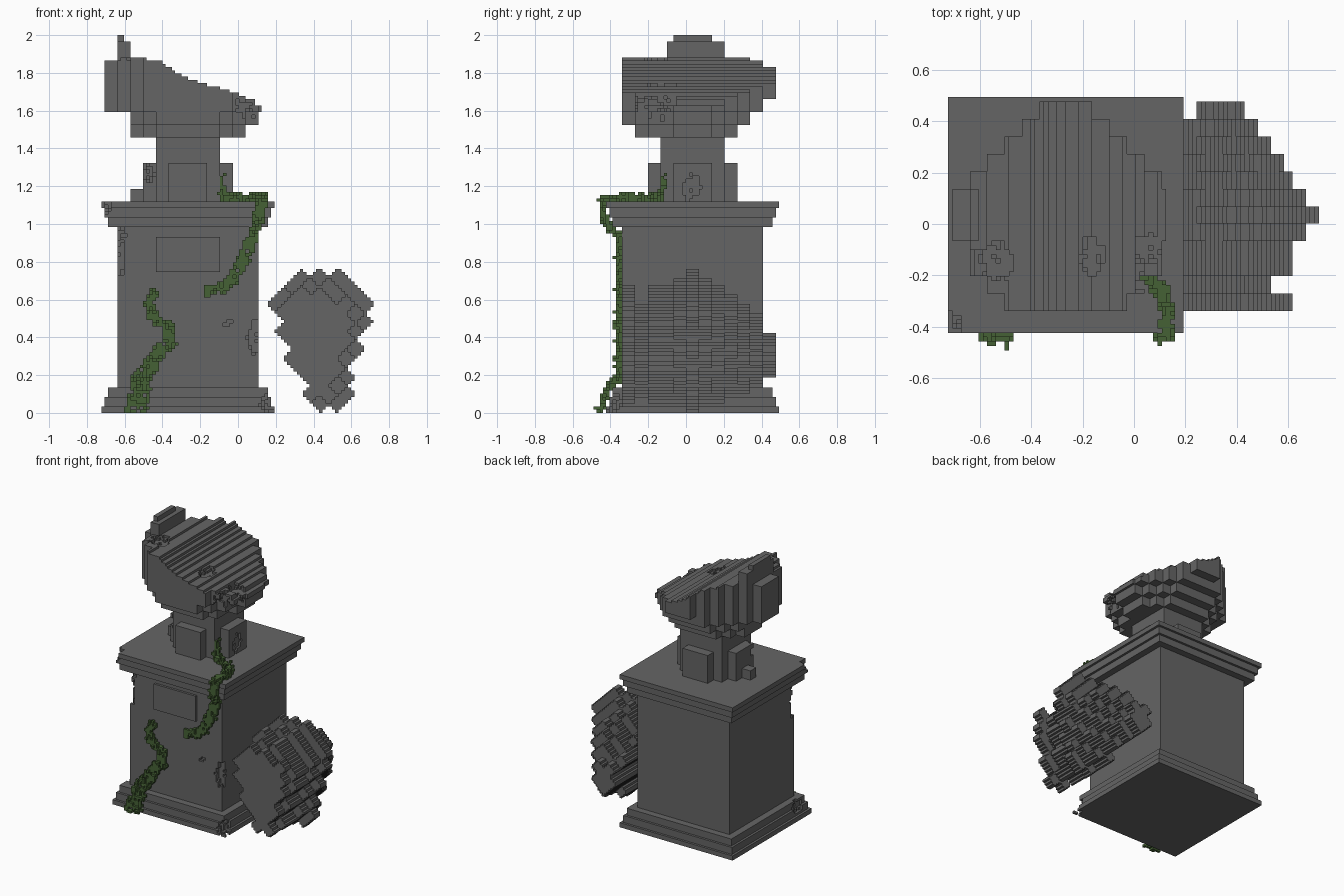
import bpy, bmesh, math, random
from mathutils import Vector

if "Cube" in bpy.data.objects:
    bpy.data.objects.remove(bpy.data.objects["Cube"])

random.seed(4)
C = 2 / 118                 # voxel size
CX, CY = -0.265, 0.035      # pedestal axis


def material(name, col):
    m = bpy.data.materials.new(name)
    m.diffuse_color = (*col, 1)
    m.use_nodes = True
    m.node_tree.nodes["Principled BSDF"].inputs["Base Color"].default_value = m.diffuse_color
    return m


STONE = material("grey stone", (0.13, 0.13, 0.13))
GREEN = material("vine green", (0.06, 0.12, 0.035))

# each direction with the corners of its outward face
SIDES = [((1, 0, 0), ((1, 0, 0), (1, 1, 0), (1, 1, 1), (1, 0, 1))),
         ((-1, 0, 0), ((0, 0, 0), (0, 0, 1), (0, 1, 1), (0, 1, 0))),
         ((0, 1, 0), ((0, 1, 0), (0, 1, 1), (1, 1, 1), (1, 1, 0))),
         ((0, -1, 0), ((0, 0, 0), (1, 0, 0), (1, 0, 1), (0, 0, 1))),
         ((0, 0, 1), ((0, 0, 1), (1, 0, 1), (1, 1, 1), (0, 1, 1))),
         ((0, 0, -1), ((0, 0, 0), (0, 1, 0), (1, 1, 0), (1, 0, 0)))]


def voxel_object(name, cells, mat):
    """Skin a set of voxel cells and merge the coplanar faces."""
    bm, verts = bmesh.new(), {}

    def vert(p):
        if p not in verts:
            verts[p] = bm.verts.new((CX + p[0] * C, CY + p[1] * C, p[2] * C))
        return verts[p]
    for i, j, k in cells:
        for d, quad in SIDES:
            if (i + d[0], j + d[1], k + d[2]) not in cells:
                bm.faces.new([vert((i + a, j + b, k + c)) for a, b, c in quad])
    bmesh.ops.dissolve_limit(bm, angle_limit=0.01, verts=bm.verts[:], edges=bm.edges[:])
    me = bpy.data.meshes.new(name)
    bm.to_mesh(me)
    bm.free()
    me.materials.append(mat)
    ob = bpy.data.objects.new(name, me)
    bpy.context.collection.objects.link(ob)
    return ob


def block(x0, x1, y0, y1, z0, z1):
    return {(i, j, k) for i in range(x0, x1) for j in range(y0, y1) for k in range(z0, z1)}


def to_cell(x, y, z):
    return math.floor((x - CX) / C), math.floor((y - CY) / C), math.floor(z / C)


def chip(cells, x, y, z, rx, ry, rz):
    """Knock a ragged ellipsoid out of the stone."""
    ci, cj, ck = to_cell(x, y, z)
    for i, j, k in block(-rx, rx + 1, -ry, ry + 1, -rz, rz + 1):
        if (i / rx) ** 2 + (j / ry) ** 2 + (k / rz) ** 2 < random.uniform(0.5, 1.2):
            cells.discard((ci + i, cj + j, ck + k))


# pedestal: stepped base, shaft, stepped cornice, raised front panel
pedestal = set()
for z0, z1, h in [(0, 2, 27), (2, 5, 26), (5, 8, 25), (8, 58, 22),
                  (58, 61, 25), (61, 64, 26), (64, 66, 27)]:
    pedestal |= block(-h, h, -h, h, z0, z1)
pedestal |= block(-10, 10, -23, -22, 44, 55)
for c in [(0.17, -0.40, 0.06, 3, 3, 4), (-0.635, -0.335, 0.83, 2, 2, 7),
          (0.105, -0.335, 0.40, 3, 2, 6), (-0.05, -0.34, 0.46, 3, 1, 4),
          (-0.71, -0.40, 1.10, 3, 4, 2), (-0.70, -0.30, 0.09, 2, 4, 3),
          (-0.63, -0.335, 0.96, 2, 2, 3)]:
    chip(pedestal, *c)
voxel_object("pedestal", pedestal, STONE)

# stand: square neck with a cross of short buttresses
stand = block(-10, 10, -10, 10, 66, 86) | block(-14, 14, -6, 6, 66, 78)
stand |= block(-6, 6, -14, 14, 66, 78) | block(-18, -14, -2, 2, 66, 70)
chip(stand, -0.03, 0.02, 1.20, 1, 3, 4)
chip(stand, -0.48, -0.06, 1.27, 2, 2, 3)
voxel_object("stand", stand, STONE)

# broken lower half of the bust: blocky bowl cut by a sloping fracture
SLOPE = [(-26, 110), (-17, 111), (-9, 110), (-5.3, 107), (1, 104), (9, 101.5),
         (15.6, 99.5), (20, 97.5), (23, 94.5), (30, 90)]


def fracture(i):
    for (a, za), (b, zb) in zip(SLOPE, SLOPE[1:]):
        if i <= b:
            return round(za + (zb - za) * (i - a) / (b - a))
    return 90


bust = set()
for i, j, k in block(-26, 24, -22, 26, 86, 112):
    ci, cj = 4 * math.floor((i + 2) / 4), 4 * math.floor((j + 2) / 4)
    level = min((k - 86) // 4, 3)
    reach = (20, 24, 28, 28)[level] + (4 if cj < -8 else 0)
    side = (16, 16 if i < 0 else 20, 24, 24)[level]
    back, front = (12, 16, 20, 24)[level], (-16, -20, -20, -20)[level]
    if abs(ci) + abs(cj) <= reach and abs(ci) <= side and front <= cj <= back and k < fracture(i):
        bust.add((i, j, k))
bust |= block(-22, -18, -8, 10, 110, 116) | block(-22, -20, -6, 6, 116, 118)   # splinter
for c in [(-0.52, -0.14, 1.88, 4, 5, 2), (-0.15, -0.12, 1.73, 3, 5, 2),
          (0.05, -0.09, 1.66, 4, 4, 2), (0.08, -0.12, 1.57, 3, 4, 3), (0.03, -0.22, 1.62, 4, 3, 4)]:
    chip(bust, *c)
voxel_object("broken_bust", bust, STONE)

# fallen half: blocks turned 45 degrees, one scaled outline per slice
OUTLINE = [(0.15, 0.62), (0.24, 0.70), (0.40, 0.75), (0.56, 0.75), (0.68, 0.64), (0.68, 0.44),
           (0.62, 0.25), (0.57, 0.03), (0.42, 0.02), (0.27, 0.28), (0.205, 0.48)]
SCALES = [0.78, 0.55, 0.77, 0.77, 0.89, 1, 0.89, 0.77, 0.68, 0.58, 0.46, 0.27]
HUB = (0.30, 0.27)


def inside(x, z):
    hit = False
    for (x0, z0), (x1, z1) in zip(OUTLINE, OUTLINE[1:] + OUTLINE[:1]):
        if (z0 > z) != (z1 > z) and x < x0 + (x1 - x0) * (z - z0) / (z1 - z0):
            hit = not hit
    return hit


fallen, R2, U = set(), math.sqrt(2), 4 * C
for i in range(20, 60):
    for k in range(0, 48):
        x, z = CX + (i + 0.5) * C, (k + 0.5) * C
        p, q = round((x + z) / R2 / U) * U, round((z - x) / R2 / U) * U
        x, z = (p - q) / R2, (p + q) / R2
        for n, s in enumerate(SCALES):
            if inside(HUB[0] + (x - HUB[0]) / s, HUB[1] + (z - HUB[1]) / s):
                fallen |= {(i, -22 + 4 * n + t, k) for t in range(4)}
voxel_object("fallen_piece", fallen, STONE)


# vines: ragged voxel trails, each point is x, y, z, half width
def vine(name, path):
    cells = set()
    for a, b in zip(path, path[1:]):
        a, b = Vector(a), Vector(b)
        steps = max(2, int((b - a).to_3d().length / C * 2))
        for s in range(steps + 1):
            x, y, z, w = a.lerp(b, s / steps)
            for _ in range(6):
                cells.add(to_cell(x + random.uniform(-w, w), y + random.uniform(-0.012, 0.012),
                                  max(0.001, z + random.uniform(-0.02, 0.02))))
            if random.random() < 0.12:      # leaf sticking out
                cells.add(to_cell(x + random.uniform(-w, w), y - 0.025, max(0.001, z)))
    voxel_object(name, cells - pedestal - stand, GREEN)


vine("lower_vine", [(-0.54, -0.455, 0.0, 0.065), (-0.54, -0.445, 0.04, 0.06), (-0.52, -0.43, 0.09, 0.055),
                    (-0.52, -0.40, 0.15, 0.05), (-0.51, -0.355, 0.18, 0.045), (-0.43, -0.355, 0.31, 0.045),
                    (-0.365, -0.355, 0.38, 0.035), (-0.37, -0.355, 0.45, 0.03),
                    (-0.45, -0.355, 0.51, 0.03), (-0.47, -0.355, 0.59, 0.02), (-0.44, -0.355, 0.64, 0.015)])
vine("upper_vine", [(-0.088, -0.115, 1.24, 0.01), (-0.085, -0.13, 1.14, 0.02), (0.05, -0.20, 1.135, 0.03),
                    (0.10, -0.24, 1.135, 0.03), (0.125, -0.33, 1.135, 0.025), (0.125, -0.43, 1.13, 0.025),
                    (0.12, -0.445, 1.08, 0.025), (0.105, -0.425, 1.02, 0.025), (0.09, -0.40, 0.98, 0.025),
                    (0.08, -0.36, 0.94, 0.025), (0.03, -0.355, 0.82, 0.03), (-0.03, -0.355, 0.71, 0.03),
                    (-0.09, -0.355, 0.66, 0.025), (-0.17, -0.355, 0.64, 0.012)])
